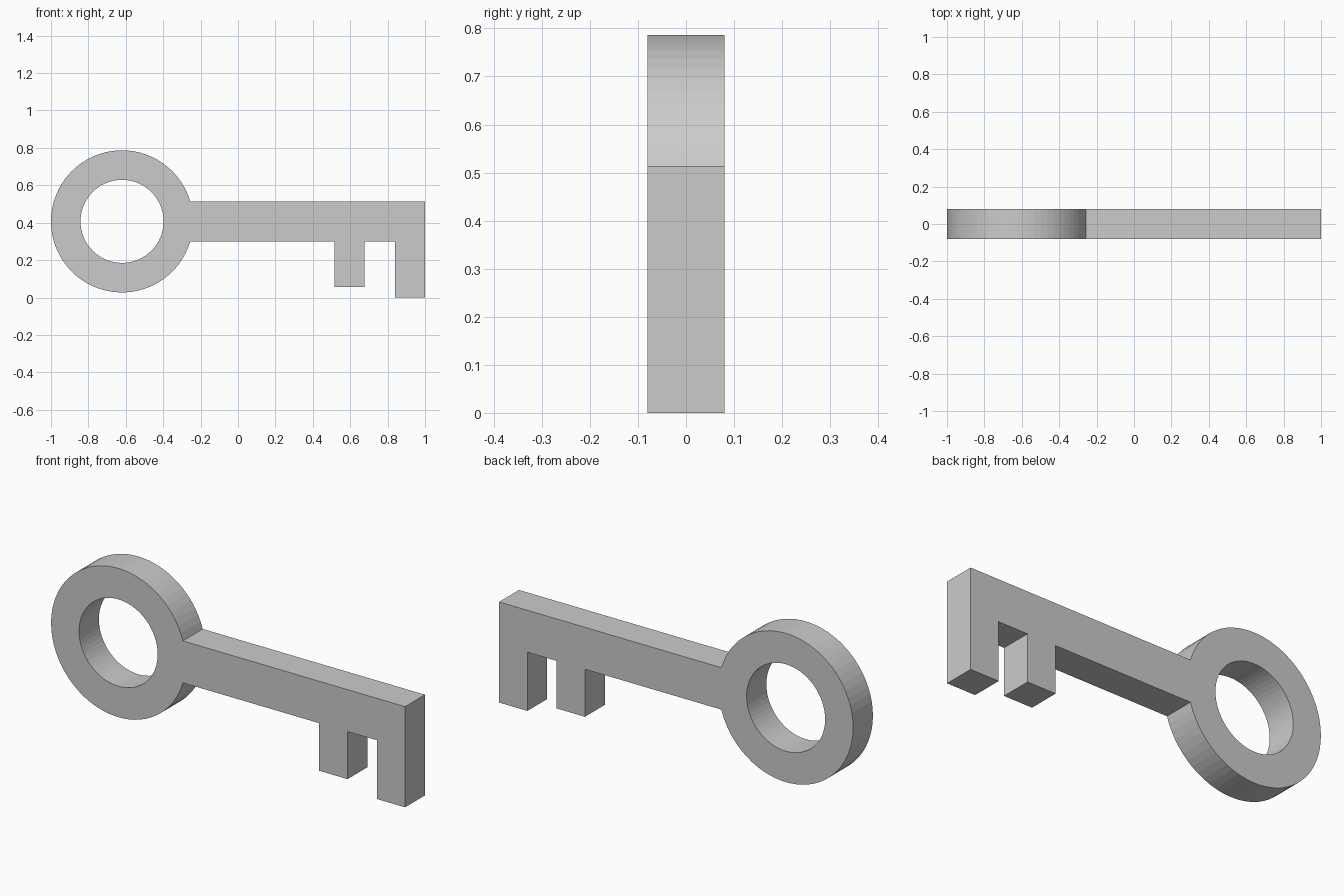
import bpy, bmesh
from math import sin, cos, asin, pi

if "Cube" in bpy.data.objects:
    bpy.data.objects.remove(bpy.data.objects["Cube"])

CX, CZ = -0.62, 0.407          # ring centre
R_OUT, R_IN = 0.38, 0.222      # ring radii
HALF_SHAFT = 0.107
DEPTH = 0.16
TOP, BOTTOM = CZ + HALF_SHAFT, CZ - HALF_SHAFT


def arc(radius, start, end, steps):
    return [(CX + radius * cos(start + (end - start) * i / steps),
             CZ + radius * sin(start + (end - start) * i / steps))
            for i in range(steps + 1)]


# Outer outline: bow arc, then shaft and two teeth
join = asin(HALF_SHAFT / R_OUT)
outline = arc(R_OUT, join, 2 * pi - join, 60)
outline += [(0.515, BOTTOM), (0.515, 0.057), (0.675, 0.057), (0.675, BOTTOM),
            (0.84, BOTTOM), (0.84, 0.0), (1.0, 0.0), (1.0, TOP)]
# Hole through the bow
hole = arc(R_IN, 0, 2 * pi, 64)[:-1]

bm = bmesh.new()
edges = []
for loop in (outline, hole):
    verts = [bm.verts.new((x, -DEPTH / 2, z)) for x, z in loop]
    edges += [bm.edges.new((a, b)) for a, b in zip(verts, verts[1:] + verts[:1])]

# Fill the profile and give it thickness
bmesh.ops.triangle_fill(bm, edges=edges, use_beauty=True, normal=(0, -1, 0))
ext = bmesh.ops.extrude_face_region(bm, geom=bm.faces[:], use_keep_orig=True)
moved = [g for g in ext["geom"] if isinstance(g, bmesh.types.BMVert)]
bmesh.ops.translate(bm, verts=moved, vec=(0, DEPTH, 0))
bmesh.ops.recalc_face_normals(bm, faces=bm.faces[:])

mesh = bpy.data.meshes.new("key")
bm.to_mesh(mesh)
bm.free()
key = bpy.data.objects.new("key", mesh)
bpy.context.collection.objects.link(key)
